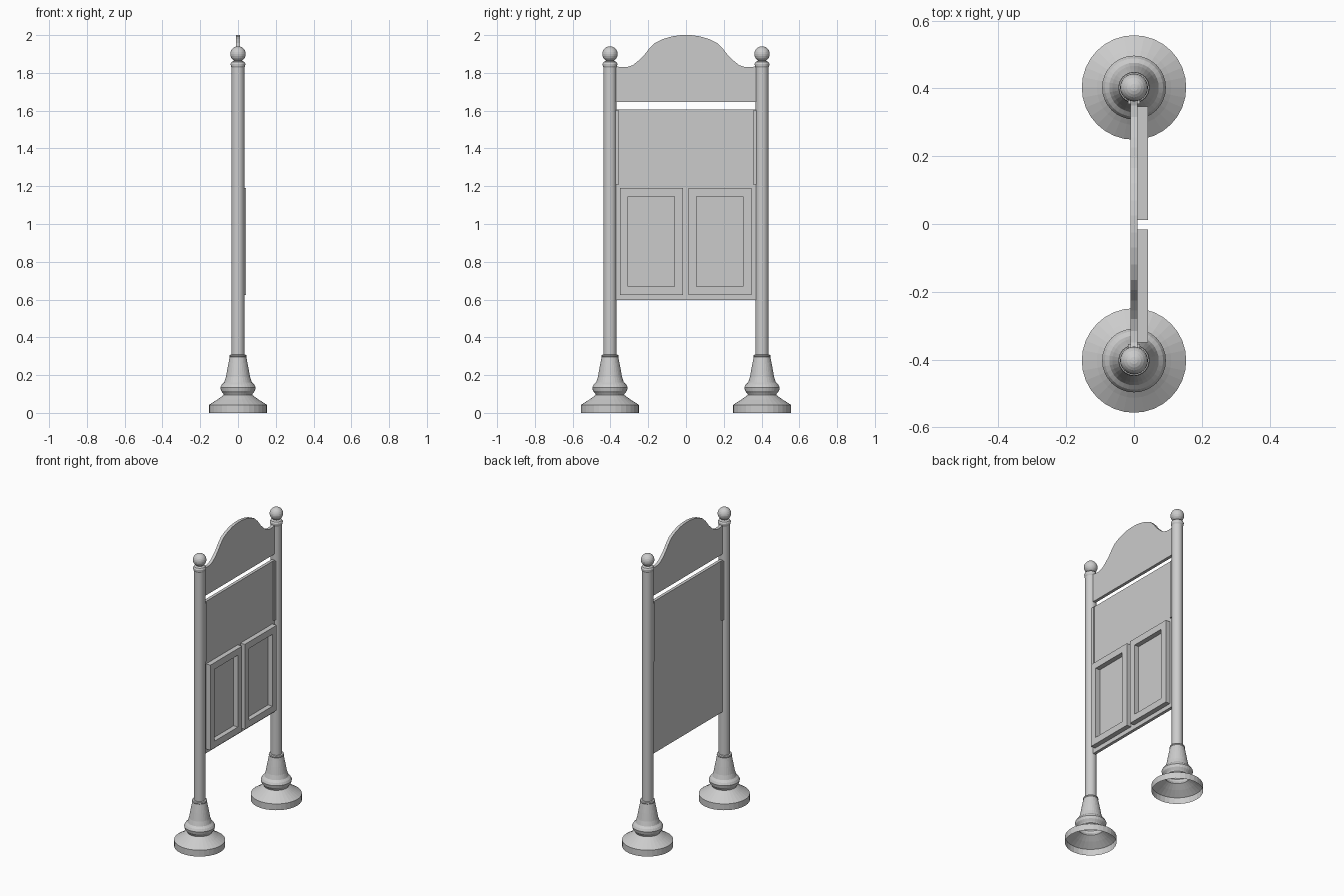
import bpy, bmesh, math
from mathutils import Vector

if "Cube" in bpy.data.objects:
    bpy.data.objects.remove(bpy.data.objects["Cube"], do_unlink=True)

GREY = (0.6, 0.6, 0.6, 1)
grey = bpy.data.materials.new("light grey")
grey.use_nodes = True
grey.diffuse_color = GREY
grey.node_tree.nodes["Principled BSDF"].inputs["Base Color"].default_value = GREY


def finish(name, bm):
    bmesh.ops.recalc_face_normals(bm, faces=bm.faces)
    mesh = bpy.data.meshes.new(name)
    bm.to_mesh(mesh)
    bm.free()
    mesh.materials.append(grey)
    obj = bpy.data.objects.new(name, mesh)
    bpy.context.collection.objects.link(obj)
    return obj


def lathe(name, profile, y, segments=32):
    """Open surface of revolution around a vertical axis at y."""
    bm = bmesh.new()
    verts = [bm.verts.new((r, y, z)) for r, z in profile]
    edges = [bm.edges.new(pair) for pair in zip(verts, verts[1:])]
    bmesh.ops.spin(bm, geom=verts + edges, cent=(0, y, 0), axis=(0, 0, 1),
                   angle=math.tau, steps=segments, use_duplicate=False)
    bmesh.ops.remove_doubles(bm, verts=bm.verts, dist=0.0001)
    return finish(name, bm)


def slab(name, outline, x0, x1):
    """Flat board: outline in (y, z), extruded along x."""
    bm = bmesh.new()
    face = bm.faces.new([bm.verts.new((x0, y, z)) for y, z in outline])
    out = bmesh.ops.extrude_face_region(bm, geom=[face])["geom"]
    moved = [v for v in out if isinstance(v, bmesh.types.BMVert)]
    bmesh.ops.translate(bm, verts=moved, vec=Vector((x1 - x0, 0, 0)))
    return finish(name, bm)


def rect(y0, y1, z0, z1):
    return [(y0, z0), (y1, z0), (y1, z1), (y0, z1)]


def frame(name, y0, y1, z0, z1, border, x0, x1):
    """Rectangular frame with an open middle."""
    bm = bmesh.new()
    outer, inner = rect(y0, y1, z0, z1), rect(
        y0 + border, y1 - border, z0 + border, z1 - border)
    rings = [[bm.verts.new((x, y, z)) for y, z in loop]
             for x, loop in ((x0, outer), (x1, outer), (x1, inner), (x0, inner))]
    for a, b in zip(rings, rings[1:] + rings[:1]):
        for i in range(4):
            j = (i + 1) % 4
            bm.faces.new((a[i], a[j], b[j], b[i]))
    return finish(name, bm)


# Turned posts: hollow flared foot, bulge, tapered sleeve, shaft, cap
foot = [(0.154, 0), (0.154, 0.042), (0.11, 0.07), (0.075, 0.095), (0.078, 0.102),
        (0.09, 0.117), (0.094, 0.135), (0.086, 0.15), (0.073, 0.162),
        (0.064, 0.19), (0.055, 0.24), (0.044, 0.296), (0.046, 0.3),
        (0.044, 0.307), (0.034, 0.309)]
shaft = [(0.034, 0.3), (0.034, 1.828), (0.038, 1.836), (0.039, 1.848),
         (0.034, 1.858), (0.022, 1.864), (0.022, 1.88)]
ball = [(0.041 * math.sin(a), 1.9 - 0.041 * math.cos(a))
        for a in (math.pi * i / 12 for i in range(13))]
for side, s in (("left", 1), ("right", -1)):
    y = s * 0.4025
    lathe(side + "_foot", foot, y)
    lathe(side + "_post", shaft, y)
    lathe(side + "_ball", ball, y)
    # Edge strip clamping the upper half of the board
    edges = sorted((s * 0.354, s * 0.374))
    slab(side + "_edge_strip", rect(*edges, 1.21, 1.6), -0.018, 0.018)

# Header board with a curved crest
half = [(0.374, 1.838), (0.35, 1.83), (0.315, 1.83), (0.28, 1.842), (0.255, 1.862),
        (0.225, 1.89), (0.195, 1.928), (0.165, 1.958), (0.12, 1.98),
        (0.07, 1.994), (0.025, 2.0)]
crest = half + [(-y, z) for y, z in reversed(half)]
slab("header_board", [(-0.374, 1.645), (0.374, 1.645)] + crest, -0.01, 0.01)

# Main board and the two framed panels on its face
slab("main_board", rect(-0.374, 0.374, 0.597, 1.605), -0.01, 0.01)
for name, y0 in (("right_panel_frame", -0.35), ("left_panel_frame", 0.012)):
    frame(name, y0, y0 + 0.334, 0.625, 1.19, 0.044, 0.01, 0.042)
